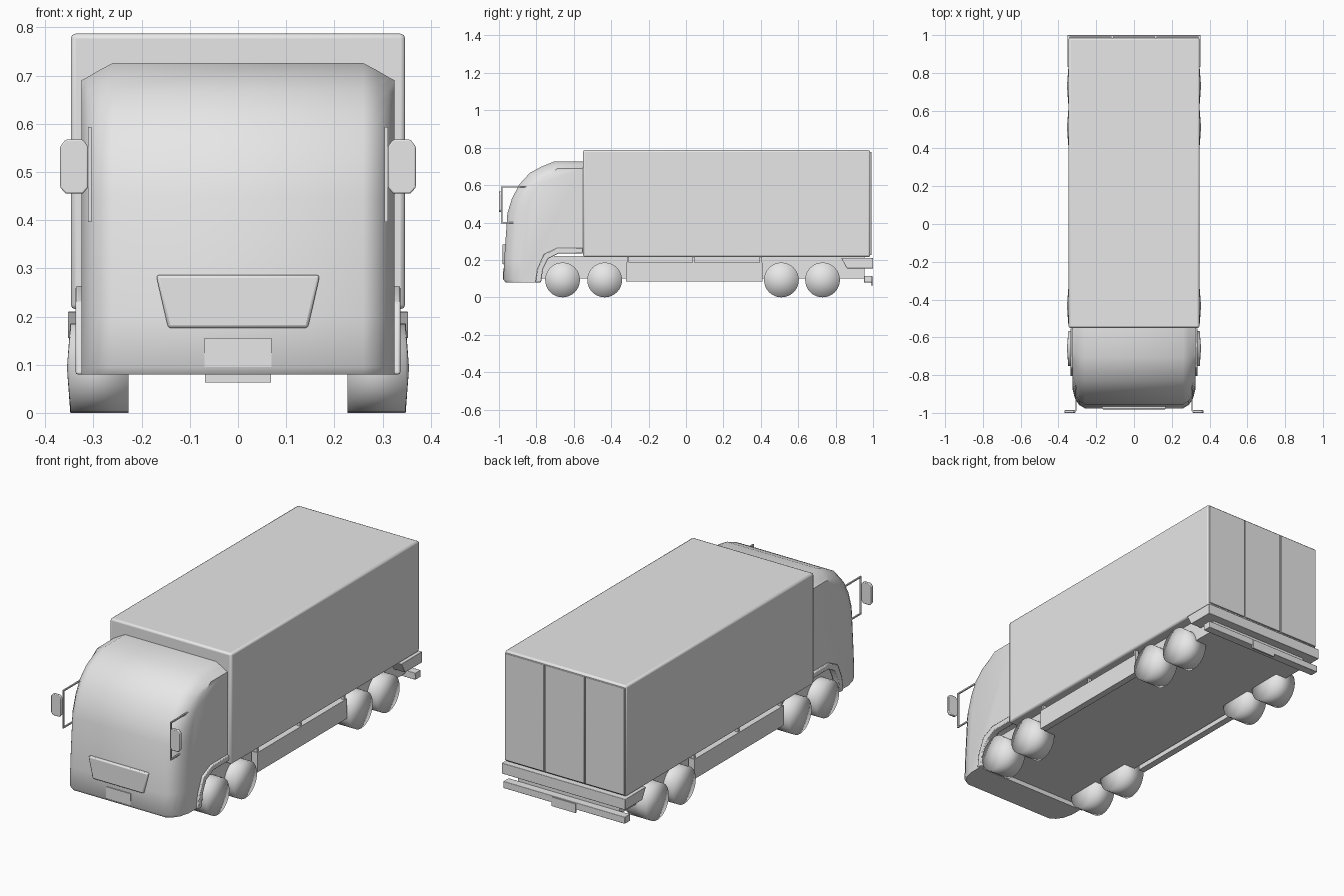
import bpy, bmesh, math
from mathutils import Vector, Matrix

cube = bpy.data.objects.get("Cube")
if cube:
    bpy.data.objects.remove(cube, do_unlink=True)

grey = bpy.data.materials.new("light grey")
grey.use_nodes = True
grey.diffuse_color = (0.8, 0.8, 0.8, 1)
grey.node_tree.nodes["Principled BSDF"].inputs["Base Color"].default_value = (0.8, 0.8, 0.8, 1)


def finish(name, bm, bevel=0, angle=35):
    bmesh.ops.recalc_face_normals(bm, faces=bm.faces)
    me = bpy.data.meshes.new(name)
    bm.to_mesh(me)
    bm.free()
    me.materials.append(grey)
    ob = bpy.data.objects.new(name, me)
    bpy.context.collection.objects.link(ob)
    if bevel:
        mod = ob.modifiers.new("bevel", 'BEVEL')
        mod.width, mod.segments = bevel, 2
    bpy.ops.object.select_all(action='DESELECT')
    ob.select_set(True)
    bpy.context.view_layer.objects.active = ob
    bpy.ops.object.shade_smooth_by_angle(angle=math.radians(angle))
    return ob


def loft(name, rings, bevel=0, angle=35):
    """Skin a list of equal rings of points and cap both ends."""
    bm = bmesh.new()
    vs = [[bm.verts.new(p) for p in ring] for ring in rings]
    n = len(rings[0])
    for a, b in zip(vs, vs[1:]):
        for i in range(n):
            j = (i + 1) % n
            bm.faces.new((a[i], a[j], b[j], b[i]))
    bm.faces.new(vs[0])
    bm.faces.new(vs[-1])
    return finish(name, bm, bevel, angle)


def box(name, x, y, z, bevel=0):
    ring = [(x[0], y[0]), (x[1], y[0]), (x[1], y[1]), (x[0], y[1])]
    return loft(name, [[(*p, h) for p in ring] for h in z], bevel)


def side_prism(name, pts, x, bevel=0):
    return loft(name, [[(w, *p) for p in pts] for w in x], bevel)


def front_prism(name, pts, y, bevel=0):
    return loft(name, [[(p[0], d, p[1]) for p in pts] for d in y], bevel)


# Cab: side profile of (y, z, front rounding, roof rounding)
profile = [
    (-.55, .25, 0, 0), (-.70, .25, 0, 0), (-.755, .215, 0, 0), (-.78, .16, 0, 0),
    (-.80, .08, 0, 0), (-.965, .08, 1, 0), (-.976, .095, 1, 0), (-.972, .2, 1, 0),
    (-.955, .45, 1, 0), (-.93, .53, 1, 0), (-.89, .605, .9, .3), (-.835, .665, .8, .7),
    (-.775, .698, .5, 1), (-.705, .726, .2, 1), (-.55, .726, 0, 1)]
half = [(.26, 0, 0), (.29, .018, .016), (.312, .05, .029), (.325, .10, .036)]
stations = [(-x, f, t) for x, f, t in reversed(half)] + half
loft("cab", [[(x, y + f * wf, z - t * wt) for y, z, wf, wt in profile]
             for x, f, t in stations], angle=40)

# Grille and front number plate
front_prism("grille", [(-.145, .176), (.145, .176), (.17, .286), (-.17, .286)],
            (-.981, -.94), .006)
box("front_plate", (-.07, .07), (-.978, -.96), (.095, .155))

# Cargo box with three rear door panels
box("cargo_box", (-.347, .347), (-.55, .985), (.215, .787), .01)
for i in (-1, 0, 1):
    c = i * .23
    box("rear_door", (c - .112, c + .112), (.97, .992), (.225, .777), .002)

# Chassis, rear beam and underrun bar
box("chassis", (-.29, .29), (-.80, .955), (.10, .22))
side_prism("rear_beam", [(.83, .21), (1, .21), (1, .155), (.86, .155)], (-.353, .353), .002)
box("underrun_bar", (-.347, .347), (.952, .995), (.08, .115), .002)
box("rear_plate", (-.068, .068), (.99, .999), (.063, .11))


def wheel(x, y):
    """Softly shaded disc wheel with a slightly domed outer face."""
    bm = bmesh.new()
    s = 1 if x > 0 else -1
    turn = Matrix.Translation((x, y, .093)) @ Matrix.Rotation(math.pi / 2, 4, 'Y')
    bmesh.ops.create_cone(bm, cap_ends=True, cap_tris=True, segments=32,
                          radius1=.093, radius2=.093, depth=.121, matrix=turn)
    for v in bm.verts:
        if (v.co - Vector((v.co.x, y, .093))).length < .01 and v.co.x * s > abs(x):
            v.co.x += s * .007
    finish("wheel", bm, angle=180)


arch = [(-.805, .08), (-.795, .15), (-.76, .23), (-.69, .263), (-.552, .263),
        (-.552, .235), (-.68, .235), (-.737, .207), (-.765, .15), (-.775, .08)]

for s in (-1, 1):
    # Wheels
    for y in (-.66, -.435, .51, .73):
        wheel(s * .2875, y)

    # Wheel arch trim, side skirt and its hangers
    side_prism("wheel_arch", arch, (s * .30, s * .337), .004)
    box("side_skirt", (s * .30, s * .335), (-.32, .41), (.085, .187))
    for y in (-.31, .04, .40):
        box("skirt_hanger", (s * .312, s * .33), (y - .006, y + .006), (.18, .22))

    # Mirror head and bracket
    outline = [(.322, .455), (.358, .455), (.369, .468), (.369, .553),
               (.358, .567), (.322, .567), (.311, .553), (.311, .468)]
    front_prism("mirror", [(s * x, z) for x, z in outline], (-1, -.986), .003)
    xs = (s * .304, s * .311)
    box("mirror_post", xs, (-.990, -.982), (.396, .593))
    box("mirror_upper_arm", xs, (-.985, -.85), (.586, .593))
    box("mirror_lower_arm", xs, (-.985, -.91), (.396, .403))
